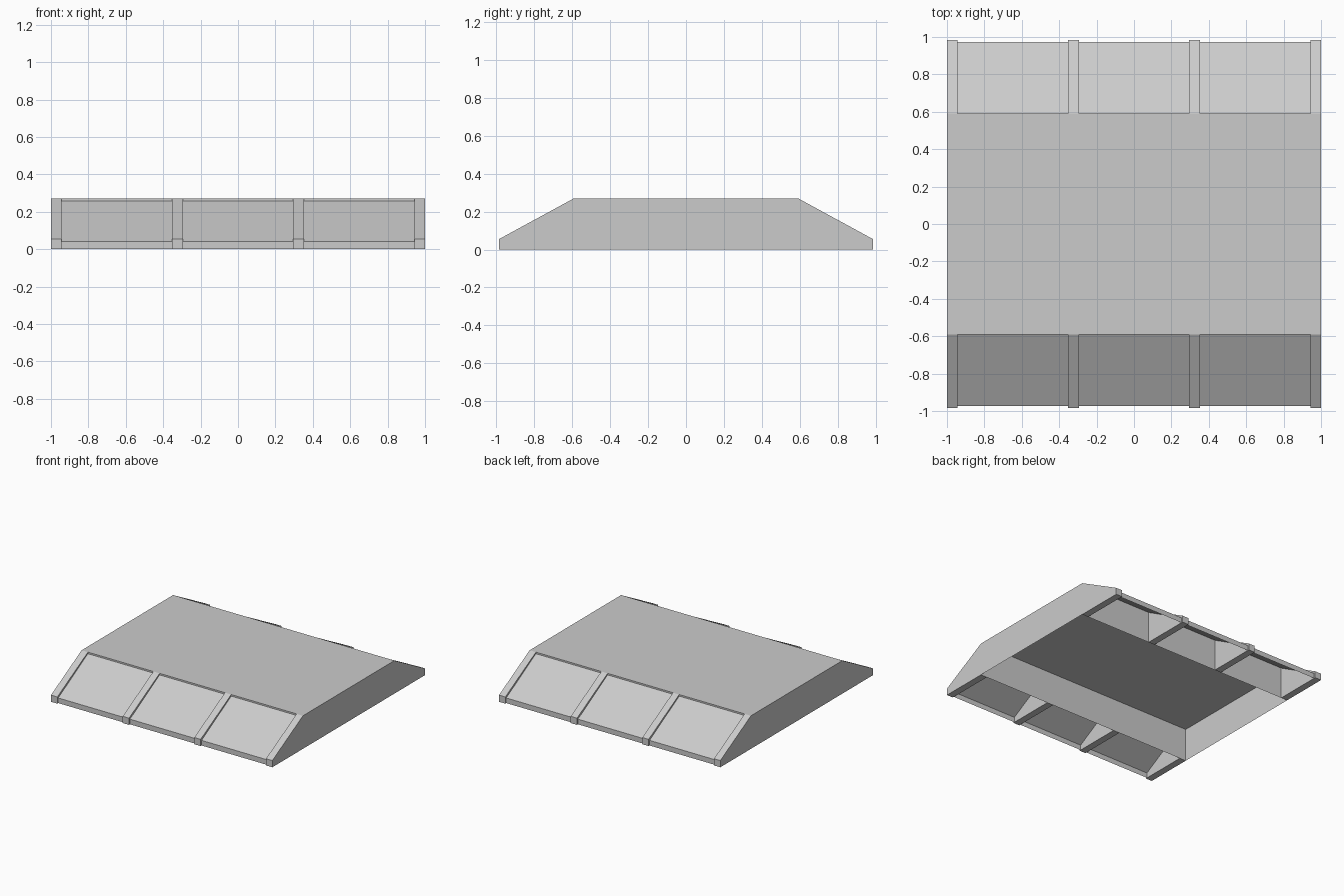
import bpy
import bmesh

cube = bpy.data.objects.get("Cube")
if cube:
    bpy.data.objects.remove(cube, do_unlink=True)

# Main dimensions
HALF_X, DECK_Y, RIB_Y, PANEL_Y = 1.0, 0.59, 0.985, 0.973
HEIGHT, RIB_LIP, PANEL_LIP, PANEL_TOP = 0.27, 0.055, 0.042, 0.257
RIBS = [(-1.0, -0.943), (-0.352, -0.295), (0.295, 0.352), (0.943, 1.0)]

grey = bpy.data.materials.new("light_grey")
grey.use_nodes = True
grey.diffuse_color = (0.6, 0.6, 0.6, 1)
grey.node_tree.nodes["Principled BSDF"].inputs["Base Color"].default_value = (0.6, 0.6, 0.6, 1)


def finish(name, bm):
    mesh = bpy.data.meshes.new(name)
    bm.to_mesh(mesh)
    bm.free()
    mesh.materials.append(grey)
    obj = bpy.data.objects.new(name, mesh)
    bpy.context.collection.objects.link(obj)
    return obj


def extrude_profile(name, profile, x0, x1, side, caps):
    """Sweep an open (y, z) profile along x; side is -1 for front, 1 for back."""
    bm = bmesh.new()
    a = [bm.verts.new((x0, side * y, z)) for y, z in profile]
    b = [bm.verts.new((x1, side * y, z)) for y, z in profile]
    faces = [(a[i], b[i], b[i + 1], a[i + 1]) for i in range(len(profile) - 1)]
    if caps:
        faces += [tuple(a), tuple(reversed(b))]
    for f in faces:
        # The winding flips with the mirrored side
        bm.faces.new(f if side < 0 else tuple(reversed(f)))
    bmesh.ops.recalc_face_normals(bm, faces=bm.faces) if caps else None
    bm.normal_update()
    # Thin sheets must face upwards
    if not caps and bm.faces[:][0].normal.z < 0:
        bmesh.ops.reverse_faces(bm, faces=bm.faces)
    return finish(name, bm)


# Central deck: a thin-walled box open underneath
bm = bmesh.new()
bmesh.ops.create_cube(bm, size=1)
bmesh.ops.scale(bm, vec=(2 * HALF_X, 2 * DECK_Y, HEIGHT), verts=bm.verts)
bmesh.ops.translate(bm, vec=(0, 0, HEIGHT / 2), verts=bm.verts)
bm.normal_update()
bottom = [f for f in bm.faces if f.normal.z < -0.5]
bmesh.ops.delete(bm, geom=bottom, context='FACES_ONLY')
finish("deck", bm)

# Sloped ribs and the recessed ramp sheets between them
rib_profile = [(DECK_Y, HEIGHT), (RIB_Y, RIB_LIP), (RIB_Y, 0), (DECK_Y, 0)]
panel_profile = [(DECK_Y, PANEL_TOP), (PANEL_Y, PANEL_LIP), (PANEL_Y, 0)]
for side, label in ((-1, "front"), (1, "back")):
    for i, (x0, x1) in enumerate(RIBS):
        extrude_profile(f"{label}_rib_{i + 1}", rib_profile, x0, x1, side, True)
    for i in range(len(RIBS) - 1):
        extrude_profile(f"{label}_ramp_panel_{i + 1}", panel_profile,
                        RIBS[i][1], RIBS[i + 1][0], side, False)
